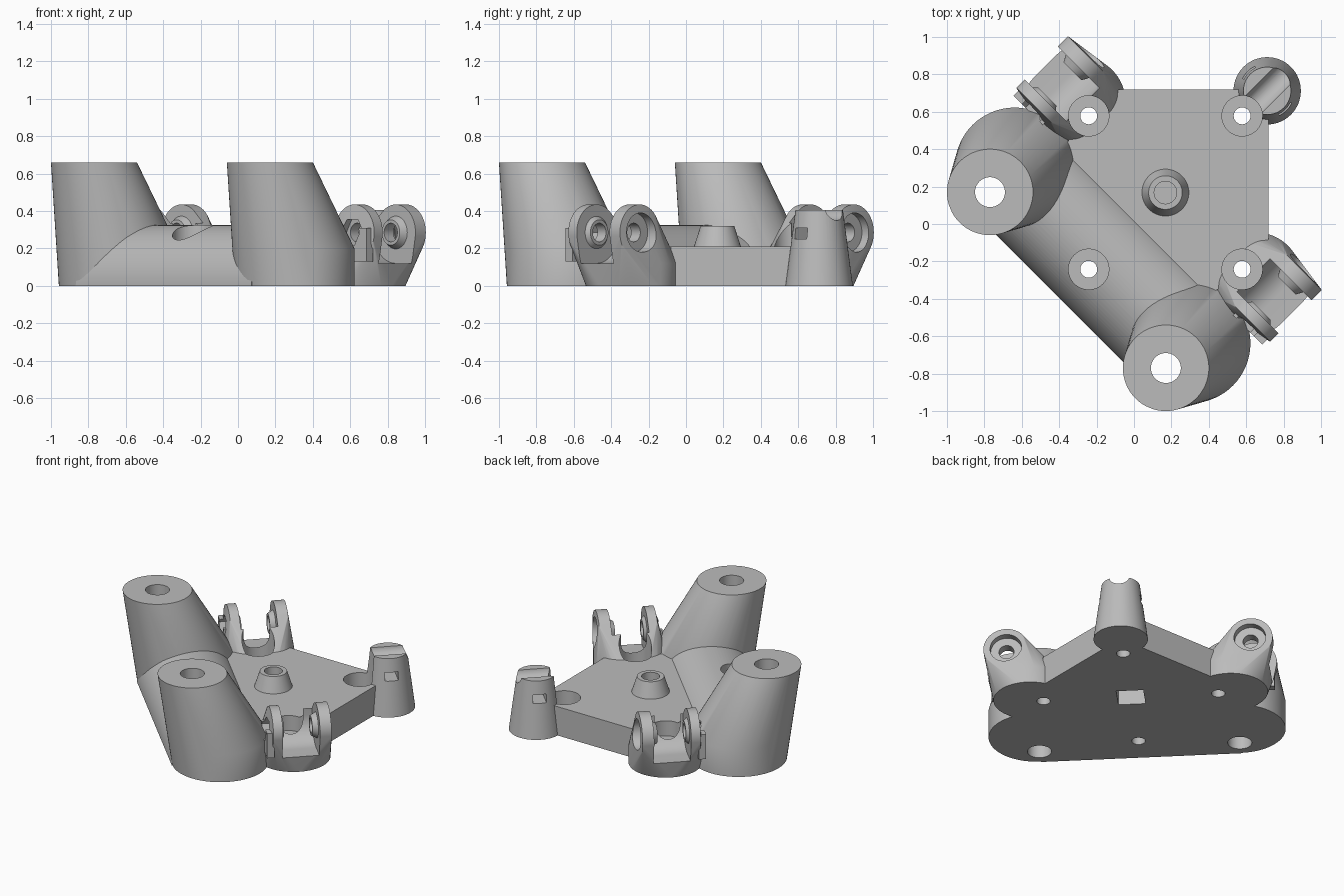
import bpy, bmesh, math
from mathutils import Vector

if "Cube" in bpy.data.objects:
    bpy.data.objects.remove(bpy.data.objects["Cube"])

grey = bpy.data.materials.new("plain_grey")
grey.use_nodes = True
grey.diffuse_color = (0.5, 0.5, 0.5, 1)
grey.node_tree.nodes["Principled BSDF"].inputs["Base Color"].default_value = (0.5, 0.5, 0.5, 1)

# Diagonal frame: u runs to the back left corner, v across it
U = Vector((1, 1, 0)).normalized()
V = Vector((1, -1, 0)).normalized()
Z = Vector((0, 0, 1))


def P(u, v, z):
    return U * u + V * v + Z * z


def ring(u, v, z, r, a=U, b=V, n=64):
    """Circle of points, flat by default, upright with a=V and b=Z."""
    c = P(u, v, z)
    return [c + a * r * math.cos(math.tau * i / n) + b * r * math.sin(math.tau * i / n)
            for i in range(n)]


def box(u0, u1, v0, v1, z0, z1):
    return [P(u, v, z) for u in (u0, u1) for v in (v0, v1) for z in (z0, z1)]


def tube(u, v, z0, z1, r0, r1=None):
    return ring(u, v, z0, r0) + ring(u, v, z1, r0 if r1 is None else r1)


def pin(u0, u1, v, z, r0, r1=None, n=48):
    """Horizontal cylinder or cone along u."""
    return ring(u0, v, z, r0, V, Z, n) + ring(u1, v, z, r0 if r1 is None else r1, V, Z, n)


def solid(name, pts):
    """Convex solid around the points."""
    bm = bmesh.new()
    for p in pts:
        bm.verts.new(p)
    hull = bmesh.ops.convex_hull(bm, input=bm.verts)
    loose = [v for v in set(hull["geom_interior"]) if isinstance(v, bmesh.types.BMVert)]
    bmesh.ops.delete(bm, geom=loose, context='VERTS')
    bmesh.ops.dissolve_limit(bm, angle_limit=0.002, verts=bm.verts, edges=bm.edges)
    bmesh.ops.recalc_face_normals(bm, faces=bm.faces)
    me = bpy.data.meshes.new(name)
    bm.to_mesh(me)
    bm.free()
    me.materials.append(grey)
    ob = bpy.data.objects.new(name, me)
    bpy.context.collection.objects.link(ob)
    return ob


def cutter(pts):
    ob = solid("cutter", pts)
    ob.hide_render = True
    cutters.append(ob)
    return ob


def finish(ob, cuts):
    """Cut the holes and shade smooth with sharp edges."""
    bpy.ops.object.select_all(action='DESELECT')
    bpy.context.view_layer.objects.active = ob
    ob.select_set(True)
    for c in cuts:
        m = ob.modifiers.new("cut", 'BOOLEAN')
        m.operation, m.solver, m.object = 'DIFFERENCE', 'EXACT', c
        bpy.ops.object.modifier_apply(modifier=m.name)
    bpy.ops.object.shade_smooth_by_angle(angle=math.radians(30))


cutters = []
mid, arm, pz = 0.2376, 0.665, 0.285

# Vertical holes: counterbored screw holes and column bores
drills = []
for du, dv in ((1, 0), (-1, 0), (0, 1), (0, -1)):
    u, v = mid + 0.58 * du, 0.58 * dv
    drills += [cutter(tube(u, v, -0.1, 0.5, 0.045)), cutter(tube(u, v, 0.1, 1, 0.108))]
bores = [cutter(tube(-0.424, s * arm, -0.1, 1, 0.08)) for s in (1, -1)]
nut_pocket = cutter(box(mid - 0.09, mid + 0.09, -0.09, 0.09, -0.1, 0.12))
boss_pocket = cutter(tube(mid, 0, 0.2, 0.5, 0.06))

# Base plate
outline = [(1.018, 0), (0.4525, 0.566), (0.177, 0.6), (-0.035, 0.46), (-0.237, 0.46)]
plate = solid("base_plate", [P(u, s * v, z) for u, v in outline for s in (1, -1) for z in (0, 0.21)])
finish(plate, drills + bores + [nut_pocket, boss_pocket])

# Centre boss
boss = solid("centre_boss", tube(mid, 0, 0.205, 0.32, 0.127, 0.09))
finish(boss, [boss_pocket])

# Rounded cross bar
half = [math.pi * i / 48 for i in range(49)]
bar = solid("cross_bar", [P(-0.237 + 0.325 * math.cos(a), v, 0.325 * math.sin(a))
                          for a in half for v in (-arm, arm)])
finish(bar, drills + bores + [nut_pocket])

# Corner post with tie slot and saddle groove
post = solid("corner_post", tube(1.007, 0, 0, 0.405, 0.18, 0.127))
slot = cutter(box(0.962, 1.052, -0.3, 0.3, 0.25, 0.31))
groove = cutter(pin(0.7, 1.3, 0, 0.415, 0.065))
finish(post, drills[:2] + [slot, groove])

for s, side in ((1, "front"), (-1, "back")):
    # Leaning column
    column = solid(side + "_column",
                   tube(-0.237, s * arm, 0, 0.2, 0.32) + ring(-0.424, s * arm, 0.66, 0.23))
    finish(column, bores)

    # Hinge lug: round foot rising to two ears
    hv = s * 0.81
    lug = solid(side + "_hinge_lug",
                tube(0.255, s * arm, 0, 0.12, 0.245) + pin(0.07, 0.46, hv, pz, 0.15))
    gap = cutter(pin(0.134, 0.382, hv, pz, 0.165)
                 + [P(u, s * v, z) for u in (0.134, 0.382)
                    for v, z in ((1.2, 0.12), (1.2, 1), (0.645, 1))])
    bolt = cutter(pin(-0.05, 0.6, hv, pz, 0.05))
    head = cutter(pin(0.415, 0.6, hv, pz, 0.105))
    nut = cutter(pin(-0.05, 0.09, hv, pz, 0.08, n=6))
    finish(lug, drills + [gap, head, bolt, nut])

    # Small bosses on the inside of the ears
    for name, u0, u1 in (("inner", 0.13, 0.155), ("outer", 0.386, 0.345)):
        finish(solid(f"{side}_{name}_ear_boss", pin(u0, u1, hv, pz, 0.09, 0.068)), [bolt])

    # Nut holder on the inner ear
    holder = solid(side + "_nut_holder",
                   [P(u, s * v, z) for u in (0.03, 0.08) for v in (0.72, 0.94) for z in (0.13, 0.31)])
    finish(holder, [nut, bolt])

for c in cutters:
    bpy.data.objects.remove(c)
